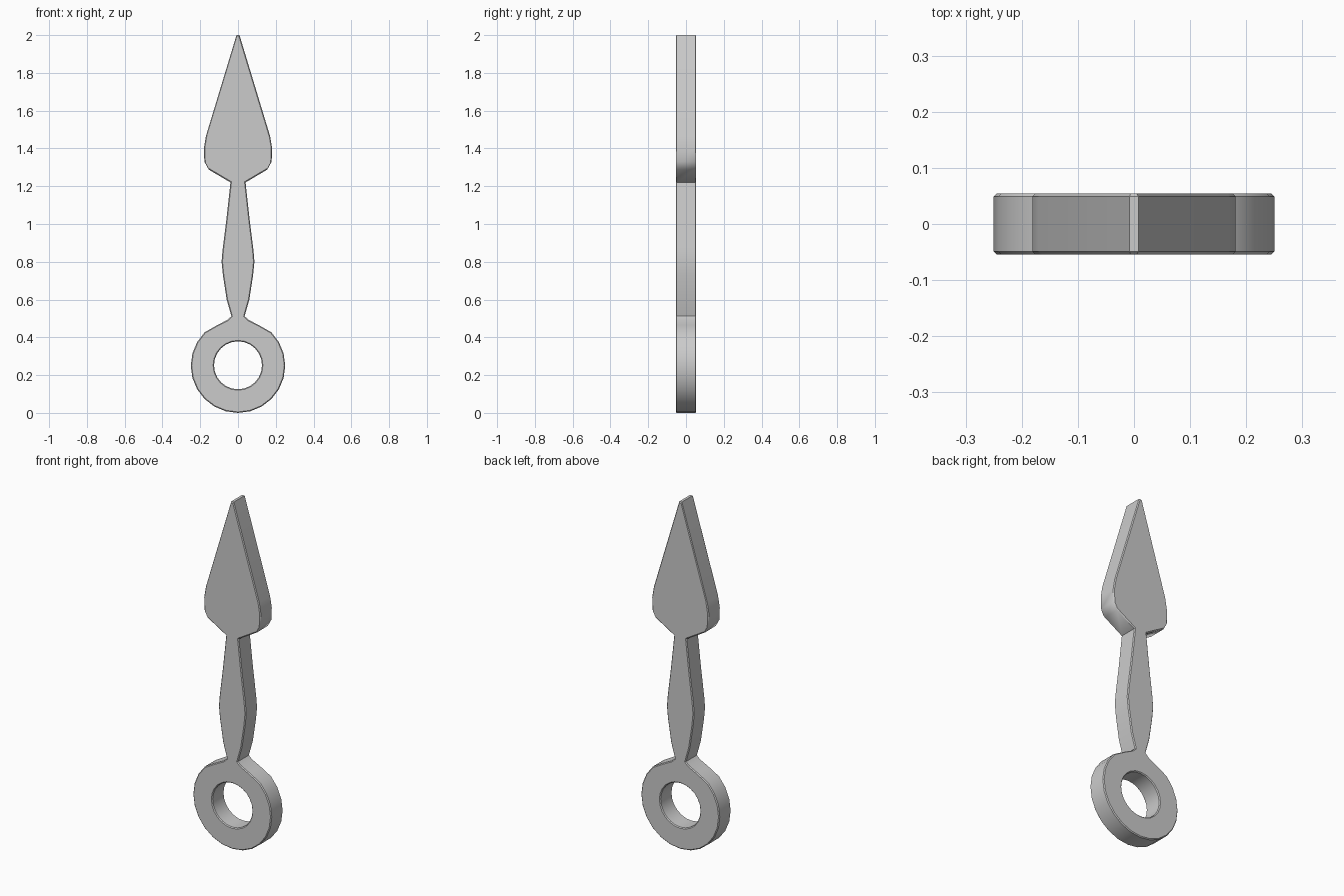
import bpy, bmesh
from math import sin, cos, pi, radians

if "Cube" in bpy.data.objects:
    bpy.data.objects.remove(bpy.data.objects["Cube"])

HALF = 0.054      # half thickness
RING_Z = 0.252    # ring centre height


def arc(radius, start, end, steps):
    return [(radius * cos(radians(start + (end - start) * i / steps)),
             RING_Z + radius * sin(radians(start + (end - start) * i / steps)))
            for i in range(steps + 1)]


# right half of the outline: ring, grip, then blade up to the tip
ring = [(0.25 * cos(a), 0.25 + 0.25 * sin(a))
        for a in [radians(-90 + 15 * i) for i in range(10)]]
grip = [(0.11, 0.465), (0.055, 0.493), (0.035, 0.512), (0.06, 0.60),
        (0.08, 0.73), (0.087, 0.80), (0.082, 0.86), (0.062, 1.02), (0.04, 1.22)]
blade = [(0.155, 1.288), (0.178, 1.33), (0.181, 1.40), (0.17, 1.465), (0.008, 2.0)]
right = ring + grip + blade
left = [(-x, z) for x, z in reversed(right) if x > 1e-4]
outline = right + left
hole = arc(0.127, 0, 360, 24)[:-1]

bm = bmesh.new()


def add_loop(points):
    vs = [bm.verts.new((x, -HALF, z)) for x, z in points]
    return [bm.edges.new((vs[i - 1], vs[i])) for i in range(len(vs))]


# flat face with the finger hole, thickened front to back
edges = add_loop(outline) + add_loop(hole)
bmesh.ops.triangle_fill(bm, use_beauty=True, edges=edges, normal=(0, -1, 0))
ext = bmesh.ops.extrude_face_region(bm, geom=bm.faces[:])
moved = [g for g in ext["geom"] if isinstance(g, bmesh.types.BMVert)]
bmesh.ops.translate(bm, verts=moved, vec=(0, 2 * HALF, 0))
bmesh.ops.recalc_face_normals(bm, faces=bm.faces[:])

mesh = bpy.data.meshes.new("ringed_dagger")
bm.to_mesh(mesh)
bm.free()
obj = bpy.data.objects.new("ringed_dagger", mesh)
bpy.context.collection.objects.link(obj)

# narrow softened rim
bevel = obj.modifiers.new("rim", "BEVEL")
bevel.width = 0.005
bevel.segments = 1
bevel.limit_method = 'ANGLE'
bevel.angle_limit = radians(82)

bpy.context.view_layer.objects.active = obj
obj.select_set(True)
bpy.ops.object.modifier_apply(modifier="rim")
bpy.ops.object.shade_smooth_by_angle(angle=radians(35))
